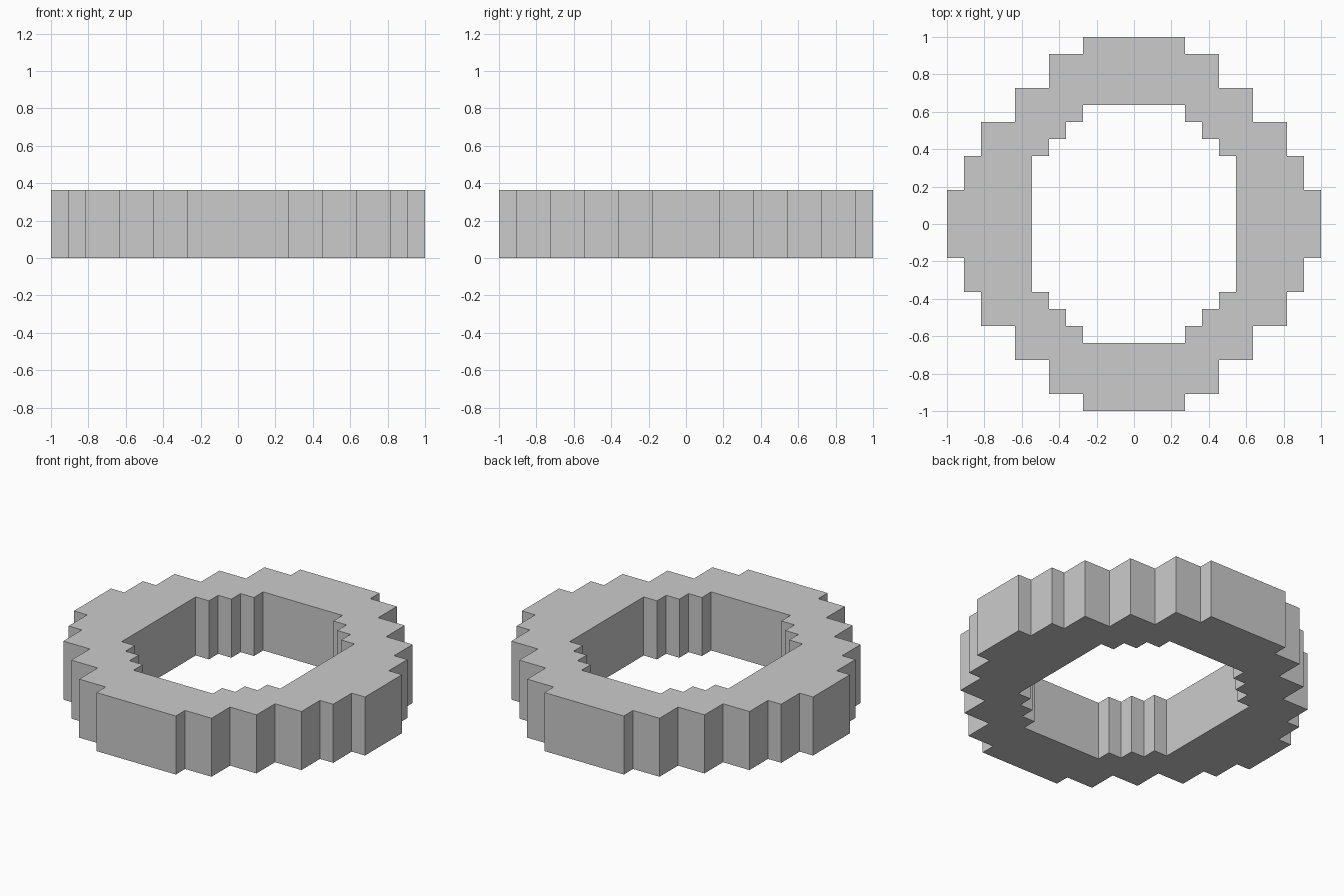
import bpy, bmesh

if "Cube" in bpy.data.objects:
    bpy.data.objects.remove(bpy.data.objects["Cube"])

U = 1 / 11          # grid unit of the stepped outline
HEIGHT = 4 * U

# Outer corners of one quadrant, from the x axis towards the y axis
OUTER = [(11, 2), (10, 4), (9, 6), (7, 8), (5, 10), (3, 11)]
INNER = [(6, 4), (5, 5), (4, 6), (3, 7)]


def stepped_outline(steps):
    """Staircase through one quadrant, mirrored into a closed loop."""
    q = []
    for i, (x, y) in enumerate(steps):
        q.append((x, y))
        if i + 1 < len(steps):
            q.append((steps[i + 1][0], y))
    half = q + [(-x, y) for x, y in reversed(q)]
    return half + [(-x, -y) for x, y in half]


def add_loop(bm, outline):
    verts = [bm.verts.new((x * U, y * U, 0)) for x, y in outline]
    return [bm.edges.new((v, verts[(i + 1) % len(verts)])) for i, v in enumerate(verts)]


# Stepped ring: fill between both outlines, then extrude upwards
bm = bmesh.new()
edges = add_loop(bm, stepped_outline(OUTER)) + add_loop(bm, stepped_outline(INNER))
bmesh.ops.triangle_fill(bm, edges=edges, use_beauty=True, use_dissolve=False, normal=(0, 0, 1))
top = bmesh.ops.extrude_face_region(bm, geom=bm.faces[:], use_keep_orig=True)["geom"]
bmesh.ops.translate(bm, vec=(0, 0, HEIGHT),
                    verts=[g for g in top if isinstance(g, bmesh.types.BMVert)])
bmesh.ops.recalc_face_normals(bm, faces=bm.faces[:])

mesh = bpy.data.meshes.new("stepped_ring")
bm.to_mesh(mesh)
bm.free()
ring = bpy.data.objects.new("stepped_ring", mesh)
bpy.context.collection.objects.link(ring)
